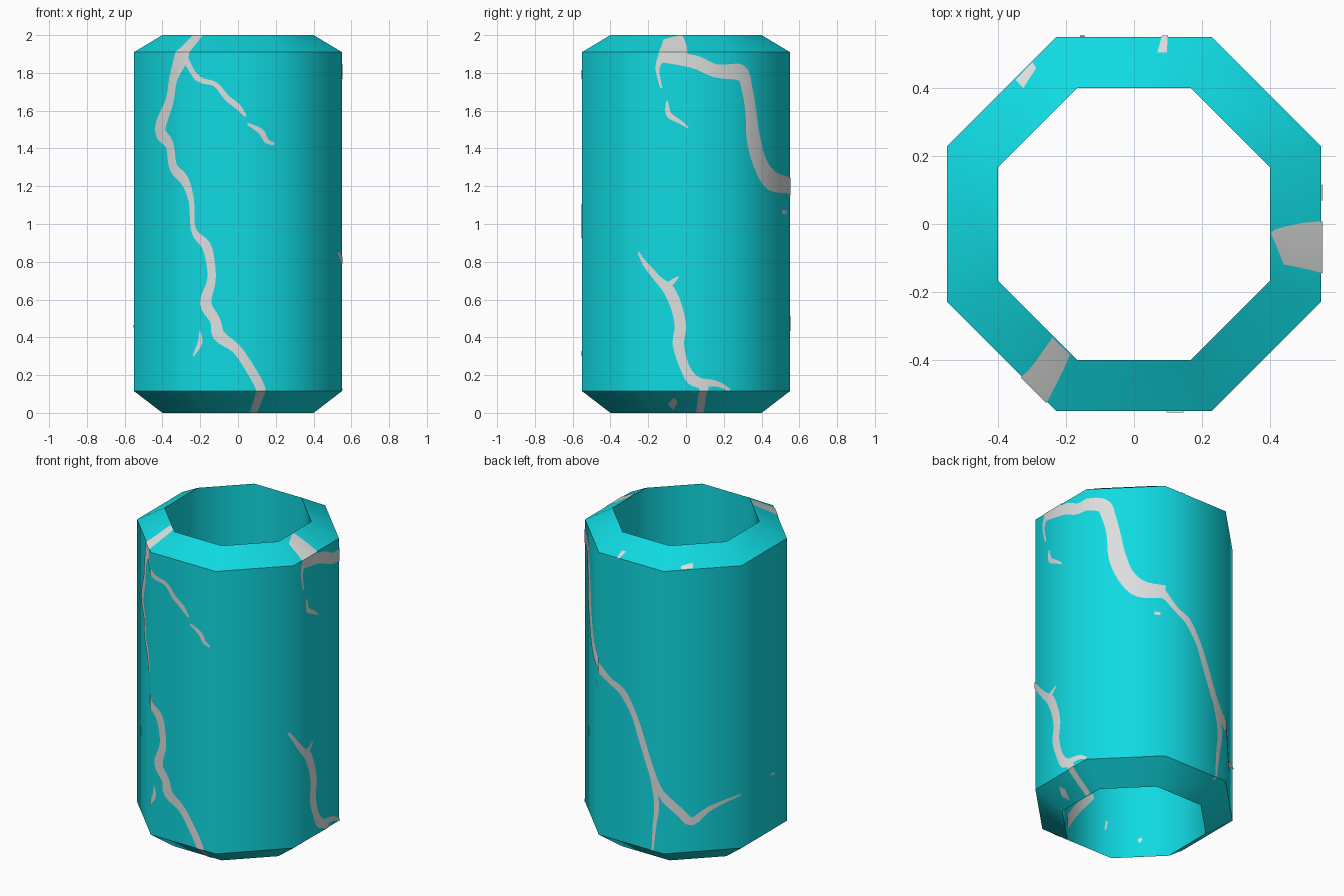
import bpy, bmesh, math
from mathutils import Vector

if "Cube" in bpy.data.objects:
    bpy.data.objects.remove(bpy.data.objects["Cube"])

OUT, INN, LOW, HIGH, TOP = 0.55, 0.40, 0.115, 1.91, 2.0   # apothems and ring heights
HALF = OUT * math.tan(math.pi / 8)                        # half an octagon side
SIDE = 2 * HALF
LIFT = 0.004


def material(name, rgb):
    m = bpy.data.materials.new(name)
    m.diffuse_color = (*rgb, 1)
    m.use_nodes = True
    m.node_tree.nodes["Principled BSDF"].inputs["Base Color"].default_value = m.diffuse_color
    return m


teal = material("teal", (0.005, 0.70, 0.755))
pale = material("pale grey", (0.72, 0.73, 0.73))


def add_object(name, bm, mat):
    me = bpy.data.meshes.new(name)
    bm.to_mesh(me)
    bm.free()
    me.materials.append(mat)
    ob = bpy.data.objects.new(name, me)
    bpy.context.collection.objects.link(ob)
    me.shade_smooth()
    return ob


# Octagonal tube: closed four-point profile swept round eight corners
bm = bmesh.new()
rings = []
for i in range(8):
    a = math.radians(22.5 + 45 * i)
    rings.append([bm.verts.new((r / math.cos(math.pi / 8) * math.cos(a),
                                r / math.cos(math.pi / 8) * math.sin(a), z))
                  for r, z in ((INN, 0), (OUT, LOW), (OUT, HIGH), (INN, TOP))])
for i in range(8):
    p, q = rings[i], rings[(i + 1) % 8]
    for j in range(4):
        k = (j + 1) % 4
        bm.faces.new((p[j], q[j], q[k], p[k]))
bmesh.ops.recalc_face_normals(bm, faces=bm.faces[:])
tube = add_object("octagonal_tube", bm, teal)
tube.data.set_sharp_from_angle(angle=math.radians(50))


def unwrap(view, t):
    """Distance round the octagon for offset t seen in view 0 front, 1 right, 2 back, 3 left."""
    if abs(t) > HALF:
        t = math.copysign(HALF + (abs(t) - HALF) * math.sqrt(2), t)
    return view * 2 * SIDE + t


def wrap(s, z, inside):
    """Place a flat point on the tube surface."""
    k = math.floor(s / SIDE + 0.5)
    u = s - k * SIDE
    z = min(max(z, 0), TOP)
    if inside:
        a = INN - LIFT
    else:
        f = max((z - HIGH) / (TOP - HIGH), (LOW - z) / LOW, 0)
        a = OUT - (OUT - INN) * f + LIFT
    ang = math.radians(45 * k - 90)
    d = Vector((math.cos(ang), math.sin(ang), 0))
    n = Vector((-d.y, d.x, 0))
    return d * a + n * (u * a / OUT) + Vector((0, 0, z))


def smooth_path(pts, steps=4):
    """Catmull-Rom curve through (s, z, width) points."""
    p = [Vector(q) for q in pts]
    p = [p[0]] + p + [p[-1]]
    res = []
    for i in range(1, len(p) - 2):
        a, b, c, d = p[i - 1:i + 3]
        for j in range(steps):
            t = j / steps
            res.append(0.5 * (2 * b + (c - a) * t + (2 * a - 5 * b + 4 * c - d) * t * t
                              + (3 * b - a - 3 * c + d) * t ** 3))
    return res + [p[-2]]


def add_veins(name, veins, inside=False):
    bm = bmesh.new()
    # flat ribbons
    for view, pts in veins:
        path = smooth_path([(unwrap(view, t), z, w) for t, z, w in pts])
        prev = None
        for i, p in enumerate(path):
            d = (path[min(i + 1, len(path) - 1)] - path[max(i - 1, 0)]).to_2d().normalized()
            n = Vector((-d.y, d.x)) * max(p.z, 0.006) / 2
            pair = [bm.verts.new((p.x + e * n.x, p.y + e * n.y, 0)) for e in (1, -1)]
            if prev:
                bm.faces.new((prev[0], prev[1], pair[1], pair[0]))
            prev = pair
    # creases where the ribbons cross tube edges
    cuts = [(((k + 0.5) * SIDE, 0, 0), (1, 0, 0)) for k in range(-5, 9)]
    cuts += [((0, z, 0), (0, 1, 0)) for z in (LOW, HIGH)]
    for co, no in cuts:
        bmesh.ops.bisect_plane(bm, geom=bm.verts[:] + bm.edges[:] + bm.faces[:],
                               dist=1e-5, plane_co=co, plane_no=no)
    bm.normal_update()
    for f in bm.faces:
        if (f.normal.z < 0) != inside:
            f.normal_flip()
    for v in bm.verts:
        v.co = wrap(v.co.x, v.co.y, inside)
    me = add_object(name, bm, pale).data
    # shade like the rounded tube beneath
    normals = [Vector((0, 0, 1))] * len(me.loops)
    for poly in me.polygons:
        zc = poly.center.z
        tilt = 0 if inside else 1.67 if zc > HIGH else -1.3 if zc < LOW else 0
        for li in poly.loop_indices:
            co = me.vertices[me.loops[li].vertex_index].co
            r = Vector((co.x, co.y, 0)).normalized() * (-1 if inside else 1)
            normals[li] = (r + Vector((0, 0, tilt))).normalized()
    me.normals_split_custom_set(normals)


# Front veins: (offset, height, width)
front = [
    [(-.29, 2, .10), (-.29, 1.93, .10), (-.30, 1.88, .10), (-.34, 1.77, .06), (-.36, 1.65, .06),
     (-.41, 1.5, .08), (-.36, 1.42, .06), (-.34, 1.3, .06), (-.28, 1.23, .06), (-.245, 1.12, .04),
     (-.235, .97, .035), (-.17, .89, .05), (-.145, .8, .045), (-.14, .7, .045), (-.17, .58, .06),
     (-.12, .49, .055), (-.1, .41, .065), (-.01, .34, .05), (.06, .24, .05), (.11, .15, .05),
     (.12, .1, .05), (.11, 0, .05)],
    [(-.28, 1.88, .04), (-.21, 1.77, .03), (-.12, 1.74, .025), (-.06, 1.67, .03),
     (0, 1.62, .03), (.04, 1.57, .012)],
    [(.05, 1.53, .012), (.12, 1.49, .03), (.15, 1.44, .025), (.19, 1.425, .015)],
    [(-.2, .43, .008), (-.2, .37, .025), (-.235, .3, .01)],
]
# Right veins
right = [
    [(-.095, 2, .115), (-.07, 1.93, .15), (-.07, 1.86, .15)],
    [(-.12, 1.88, .05), (.04, 1.86, .07), (.16, 1.81, .07), (.29, 1.80, .09), (.32, 1.72, .08),
     (.34, 1.6, .08), (.355, 1.45, .10), (.39, 1.32, .10), (.45, 1.23, .11), (.55, 1.205, .08)],
    [(-.13, 1.88, .04), (-.15, 1.82, .02), (-.13, 1.72, .012)],
    [(-.1, 1.65, .01), (-.09, 1.58, .03), (-.03, 1.54, .02), (.01, 1.51, .01)],
    [(-.25, .85, .015), (-.2, .77, .03), (-.14, .7, .04), (-.09, .65, .06), (-.05, .56, .06),
     (-.03, .46, .06), (-.04, .36, .06), (-.01, .25, .05), (.03, .18, .06), (.09, .145, .05),
     (.09, .09, .045), (.10, 0, .055)],
    [(-.1, .67, .04), (-.04, .72, .01)],
    [(.06, .16, .05), (.16, .155, .03), (.23, .12, .015)],
    [(-.10, .03, .04), (-.06, .07, .03)],
    [(.505, 1.065, .02), (.53, 1.06, .02)],
]
# Back veins
back = [
    [(-.25, 1.205, .06), (-.15, 1.12, .04), (-.06, 1.07, .05), (.02, .95, .04), (.07, .82, .045),
     (.14, .63, .045), (.2, .51, .05), (.295, .375, .05), (.345, .31, .05), (.42, .385, .03),
     (.55, .46, .01)],
    [(.14, .62, .03), (.18, .43, .035), (.165, .28, .025), (.15, .1, .012)],
    [(-.09, 1.905, .015), (-.09, 1.94, .03)],
    [(.30, 1.92, .012), (.35, 1.925, .02)],
]
left = [[(.06, .475, .015), (.10, .465, .015)]]
add_veins("surface_veins", [(i, v) for i, side in enumerate((front, right, back, left)) for v in side])

# Veins on the inner wall near the bottom
inner = [
    [(-.04, .36, .03), (.05, .3, .06), (.16, .2, .06), (.25, .08, .06)],
    [(-.18, .23, .02), (-.16, .17, .02)],
    [(-.4, .12, .02), (-.38, .10, .03)],
]
add_veins("inner_veins", [(0, v) for v in inner], inside=True)
